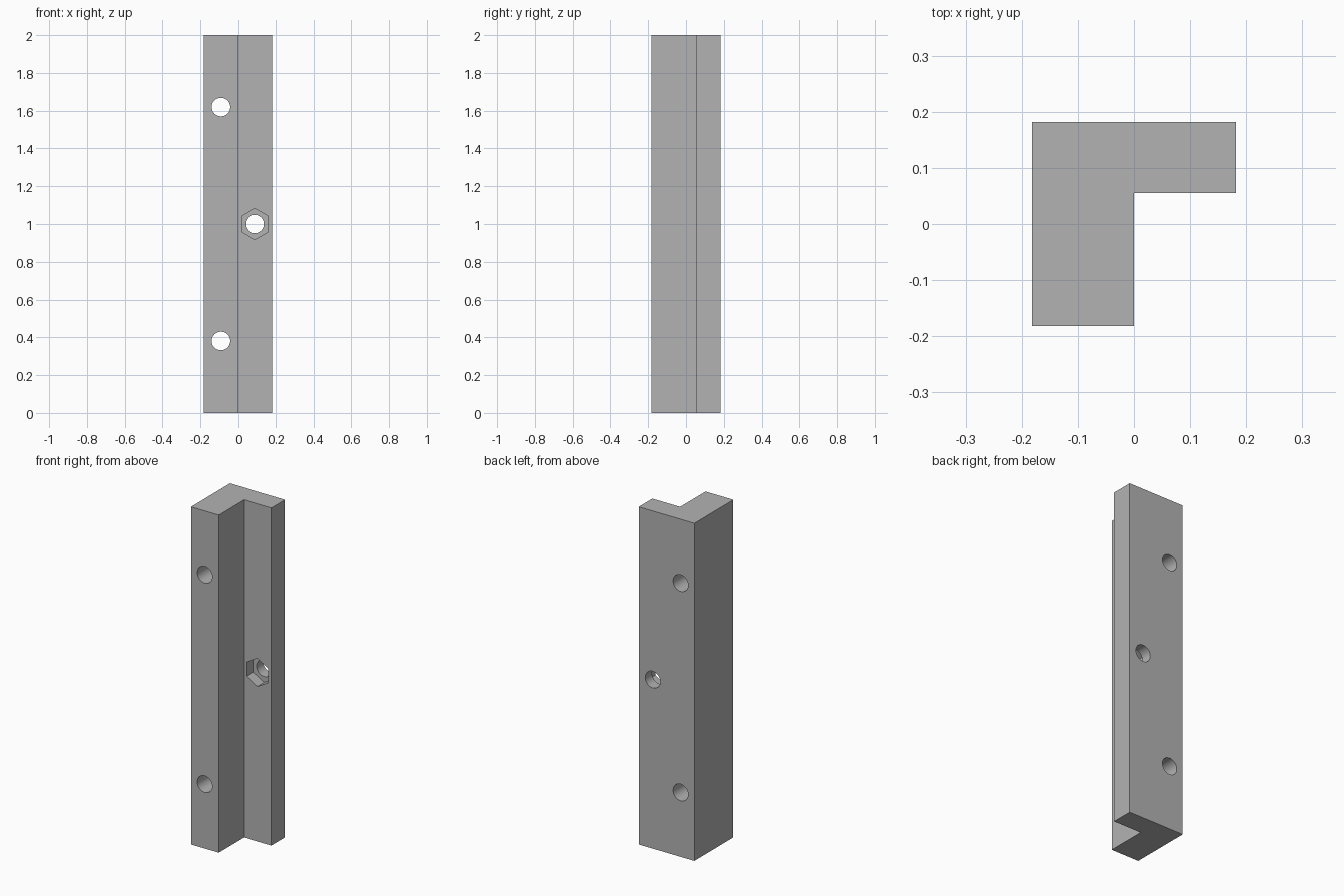
import bpy
import bmesh
from math import pi, radians
from mathutils import Matrix

if "Cube" in bpy.data.objects:
    bpy.data.objects.remove(bpy.data.objects["Cube"])

HEIGHT = 2.0
HALF = 0.182
STEP_X, STEP_Y = 0.0, 0.055

grey = bpy.data.materials.new("plain grey")
grey.use_nodes = True
grey.diffuse_color = (0.45, 0.45, 0.45, 1)
grey.node_tree.nodes["Principled BSDF"].inputs["Base Color"].default_value = (0.45, 0.45, 0.45, 1)


def add_object(name, bm):
    bmesh.ops.recalc_face_normals(bm, faces=bm.faces)
    mesh = bpy.data.meshes.new(name)
    bm.to_mesh(mesh)
    bm.free()
    mesh.materials.append(grey)
    obj = bpy.data.objects.new(name, mesh)
    bpy.context.collection.objects.link(obj)
    return obj


def cut_prism(target, sides, radius, x, z, y_front, y_back):
    """Cut a round or hexagonal prism running along y out of the target."""
    bm = bmesh.new()
    place = Matrix.Translation((x, (y_front + y_back) / 2, z)) @ Matrix.Rotation(pi / 2, 4, 'X')
    bmesh.ops.create_cone(bm, cap_ends=True, segments=sides, radius1=radius,
                          radius2=radius, depth=y_back - y_front, matrix=place)
    cutter = add_object("hole_cutter", bm)
    cutter.hide_render = True
    mod = target.modifiers.new("hole", 'BOOLEAN')
    mod.operation = 'DIFFERENCE'
    mod.solver = 'EXACT'
    mod.object = cutter
    bpy.context.view_layer.objects.active = target
    bpy.ops.object.modifier_apply(modifier=mod.name)
    bpy.data.objects.remove(cutter)


# L-shaped bar extruded upwards
profile = [(-HALF, -HALF), (STEP_X, -HALF), (STEP_X, STEP_Y),
           (HALF, STEP_Y), (HALF, HALF), (-HALF, HALF)]
bm = bmesh.new()
base = bm.faces.new([bm.verts.new((x, y, 0)) for x, y in profile])
extruded = bmesh.ops.extrude_face_region(bm, geom=[base], use_keep_orig=True)
top = [v for v in extruded["geom"] if isinstance(v, bmesh.types.BMVert)]
bmesh.ops.translate(bm, verts=top, vec=(0, 0, HEIGHT))
bar = add_object("corner_bracket_bar", bm)

# Through holes: two in the thick leg, one in the thin flange
for x, z in ((-0.092, 0.381), (-0.092, 1.619), (0.09, 1.0)):
    cut_prism(bar, 48, 0.049, x, z, -0.4, 0.4)

# Hexagonal nut pocket in the front of the flange, corners up and down
cut_prism(bar, 6, 0.083, 0.09, 1.0, STEP_Y - 0.1, STEP_Y + 0.064)

# Smooth hole walls, sharp edges elsewhere
bpy.ops.object.select_all(action='DESELECT')
bar.select_set(True)
bpy.context.view_layer.objects.active = bar
bpy.ops.object.shade_smooth_by_angle(angle=radians(30))
